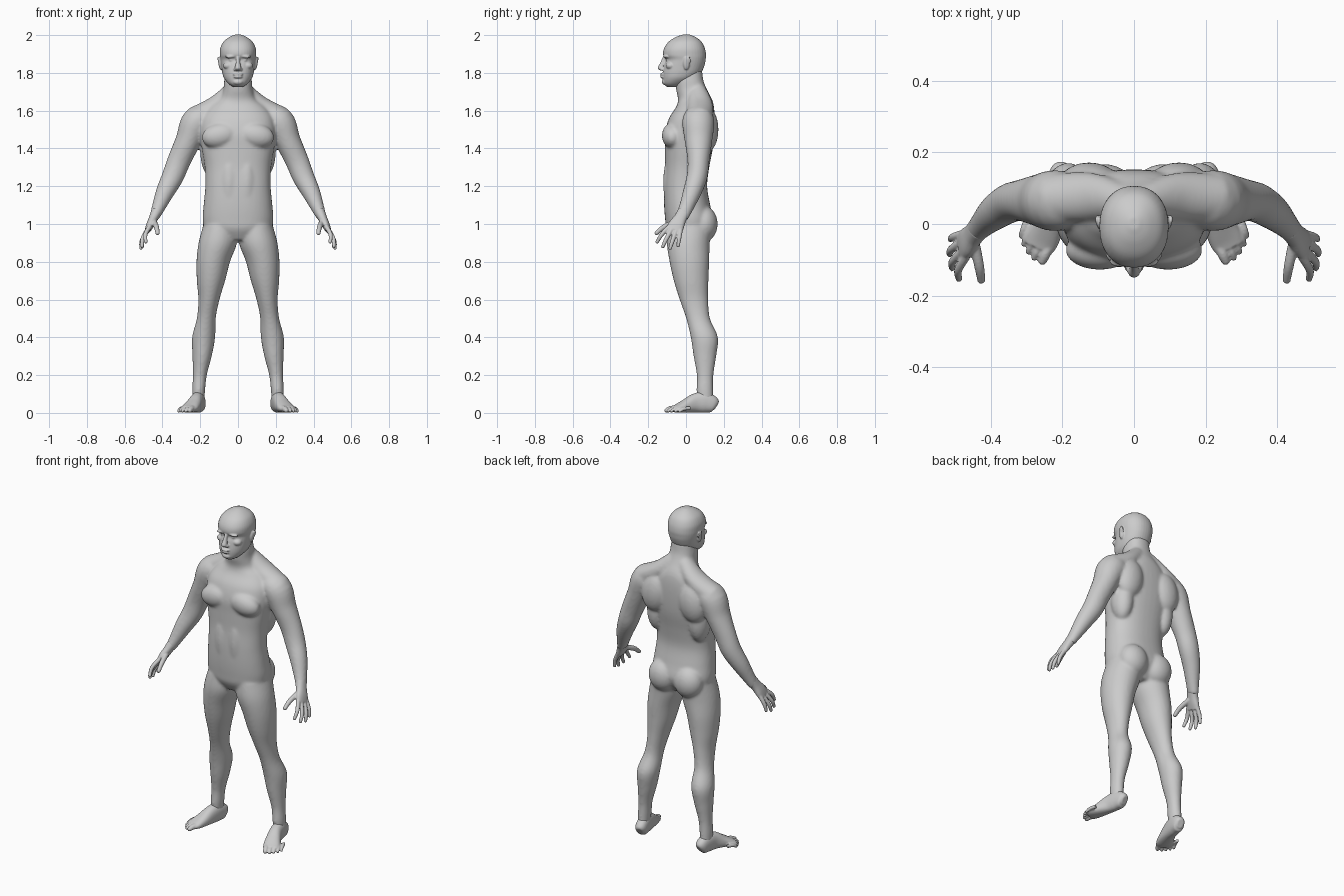
import bpy, bmesh, math
from mathutils import Vector, Matrix


def spline(pts, steps):
    """Catmull-Rom interpolation of section tuples (x, y, z, a, b)."""
    p = [pts[0]] + list(pts) + [pts[-1]]
    out = []
    for i in range(1, len(p) - 2):
        for k in range(steps):
            t = k / steps
            out.append([0.5 * (2 * b + (c - a) * t + (2 * a - 5 * b + 4 * c - d) * t * t
                               + (3 * b - a - 3 * c + d) * t ** 3)
                        for a, b, c, d in zip(p[i - 1], p[i], p[i + 1], p[i + 2])])
    return out + [list(pts[-1])]


def loft(bm, pts, side=1, ref=(0, 1, 0), axis=None, power=2.0, n=28, steps=5):
    """Skin of (super)elliptical rings along a path; side=-1 mirrors it."""
    s = spline(pts, steps)
    rings = []
    for i, (x, y, z, a, b) in enumerate(s):
        t = Vector(axis) if axis else (Vector(s[min(i + 1, len(s) - 1)][:3]) - Vector(s[max(i - 1, 0)][:3])).normalized()
        v = Vector(ref)
        v = (v - t * v.dot(t)).normalized()
        u = v.cross(t)
        ring = []
        for k in range(n):
            c, d = math.cos(math.tau * k / n), math.sin(math.tau * k / n)
            c = math.copysign(abs(c) ** (2 / power), c)
            d = math.copysign(abs(d) ** (2 / power), d)
            co = Vector((x, y, z)) + u * a * c + v * b * d
            ring.append(bm.verts.new((co.x * side, co.y, co.z)))
        rings.append(ring)
    for r, q in zip(rings, rings[1:]):
        for k in range(n):
            bm.faces.new((r[k], r[(k + 1) % n], q[(k + 1) % n], q[k]))
    bm.faces.new(rings[0][::-1])
    bm.faces.new(rings[-1])


def ball(bm, loc, rad, side=1, tilt=0):
    m = (Matrix.Translation((loc[0] * side, loc[1], loc[2])) @ Matrix.Rotation(tilt * side, 4, 'Y')
         @ Matrix.Diagonal((*rad, 1)))
    bmesh.ops.create_uvsphere(bm, u_segments=24, v_segments=14, radius=1, matrix=m)


def finish(bm, name, voxel, smooth):
    """Fuse the overlapping volumes into one skin."""
    bmesh.ops.recalc_face_normals(bm, faces=bm.faces)
    me = bpy.data.meshes.new(name)
    bm.to_mesh(me)
    bm.free()
    ob = bpy.data.objects.new(name, me)
    bpy.context.collection.objects.link(ob)
    r = ob.modifiers.new("fuse", 'REMESH')
    r.mode, r.voxel_size, r.use_smooth_shade = 'VOXEL', voxel, True
    m = ob.modifiers.new("soften", 'SMOOTH')
    m.factor, m.iterations = 0.5, smooth


def sections(rows):
    """(z, front y, back y, half width) rows to loft sections."""
    return [(0, (f + k) / 2, z, w, (k - f) / 2) for z, f, k, w in rows]


def digit(bm, pts, r, side):
    loft(bm, [(*p, r * f, r * f) for p, f in zip(pts, (1.1, 1.0, 0.8))], side, (0.3, 1, 0.2), n=14)
    ball(bm, pts[-1], (r * 0.8,) * 3, side)


UP = (0, 0, 1)

# torso and neck
body = bmesh.new()
loft(body, sections([
    (0.915, -0.07, 0.09, 0.09), (0.97, -0.102, 0.13, 0.17), (1.02, -0.11, 0.145, 0.187),
    (1.10, -0.116, 0.128, 0.182), (1.20, -0.117, 0.112, 0.173), (1.30, -0.112, 0.123, 0.176),
    (1.40, -0.112, 0.142, 0.192), (1.48, -0.112, 0.150, 0.200), (1.56, -0.090, 0.152, 0.19),
    (1.62, -0.052, 0.148, 0.15), (1.66, -0.042, 0.138, 0.10), (1.71, -0.052, 0.112, 0.078),
    (1.76, -0.055, 0.092, 0.073), (1.82, -0.045, 0.085, 0.065)]), axis=UP, power=2.3, n=40)

for s in (1, -1):
    # muscles of the trunk
    ball(body, (0.095, -0.072, 1.468), (0.098, 0.056, 0.066), s, 0.2)
    ball(body, (0.125, 0.112, 1.50), (0.085, 0.060, 0.12), s, -0.15)
    ball(body, (0.14, 0.065, 1.38), (0.06, 0.07, 0.13), s)
    ball(body, (0.085, 0.094, 1.0), (0.088, 0.074, 0.095), s)
    ball(body, (0.045, -0.085, 1.22), (0.045, 0.036, 0.14), s)
    loft(body, [(0.03, 0.06, 1.70, 0.05, 0.05), (0.12, 0.075, 1.625, 0.052, 0.068),
                (0.23, 0.07, 1.555, 0.065, 0.07)], s)
    # arm
    loft(body, [(0.14, 0.065, 1.575, 0.05, 0.065), (0.215, 0.065, 1.542, 0.082, 0.085),
                (0.264, 0.066, 1.44, 0.068, 0.073), (0.312, 0.066, 1.335, 0.062, 0.058),
                (0.346, 0.058, 1.25, 0.058, 0.055), (0.386, 0.033, 1.17, 0.049, 0.049),
                (0.42, 0.002, 1.09, 0.036, 0.039), (0.443, -0.022, 1.035, 0.026, 0.035)], s)
    # leg
    loft(body, [(0.095, 0.02, 0.99, 0.09, 0.115), (0.107, 0.012, 0.90, 0.102, 0.114),
                (0.131, 0.018, 0.80, 0.089, 0.105), (0.143, 0.027, 0.70, 0.075, 0.092),
                (0.154, 0.042, 0.60, 0.056, 0.076), (0.168, 0.064, 0.50, 0.050, 0.063),
                (0.182, 0.097, 0.40, 0.061, 0.072), (0.190, 0.100, 0.30, 0.051, 0.060),
                (0.202, 0.101, 0.20, 0.037, 0.044), (0.208, 0.100, 0.12, 0.034, 0.044),
                (0.210, 0.105, 0.05, 0.030, 0.040)], s, axis=UP)
    ball(body, (0.165, 0.028, 0.52), (0.034, 0.03, 0.045), s)
finish(body, "body", 0.008, 8)

# head
head = bmesh.new()
loft(head, sections([
    (1.725, -0.10, -0.03, 0.025), (1.742, -0.118, 0.0, 0.05), (1.77, -0.122, 0.05, 0.073),
    (1.80, -0.122, 0.08, 0.083), (1.84, -0.116, 0.098, 0.089), (1.87, -0.108, 0.104, 0.093),
    (1.895, -0.121, 0.106, 0.096), (1.93, -0.116, 0.100, 0.094), (1.965, -0.092, 0.082, 0.077),
    (1.99, -0.053, 0.050, 0.045), (2.003, -0.015, 0.018, 0.014)]), axis=UP, power=2.2, n=40)
# nose, lips and chin
loft(head, [(0, -0.112, 1.885, 0.009, 0.010), (0, -0.122, 1.855, 0.011, 0.014),
            (0, -0.134, 1.825, 0.017, 0.016), (0, -0.122, 1.812, 0.015, 0.012)], axis=UP)
for z, w, r in ((1.793, 0.027, 0.0075), (1.779, 0.023, 0.008)):
    ball(head, (0, -0.124, z), (w, 0.013, r))
ball(head, (0, -0.11, 1.752), (0.028, 0.018, 0.016))
for s in (1, -1):
    # nostril, brow, cheek, eye and ear
    ball(head, (0.015, -0.123, 1.819), (0.009, 0.012, 0.009), s)
    ball(head, (0.036, -0.104, 1.887), (0.033, 0.016, 0.009), s, 0.1)
    ball(head, (0.052, -0.082, 1.838), (0.027, 0.026, 0.02), s)
    ball(head, (0.035, -0.093, 1.867), (0.014, 0.014, 0.008), s)
    ball(head, (0.094, 0.002, 1.85), (0.010, 0.017, 0.035), s, 0.12)
    ball(head, (0.101, 0.012, 1.865), (0.006, 0.014, 0.022), s, 0.2)
finish(head, "head", 0.004, 3)

for s, tag in ((1, "left"), (-1, "right")):
    # hand: palm, four fingers, thumb
    hand = bmesh.new()
    loft(hand, [(0.432, -0.010, 1.065, 0.028, 0.034), (0.448, -0.03, 1.03, 0.024, 0.034),
                (0.465, -0.05, 0.995, 0.021, 0.042), (0.479, -0.062, 0.965, 0.015, 0.043)], s, power=2.3)
    for base, mid, tip in (((0.468, -0.09, 0.985), (0.490, -0.128, 0.945), (0.488, -0.153, 0.905)),
                           ((0.476, -0.074, 0.975), (0.505, -0.104, 0.922), (0.507, -0.123, 0.88)),
                           ((0.478, -0.05, 0.97), (0.509, -0.071, 0.912), (0.514, -0.084, 0.872)),
                           ((0.476, -0.028, 0.975), (0.503, -0.036, 0.925), (0.511, -0.042, 0.885))):
        digit(hand, (base, mid, tip), 0.0115, s)
    digit(hand, ((0.447, -0.045, 1.015), (0.432, -0.115, 0.985), (0.426, -0.156, 0.952)), 0.014, s)
    finish(hand, tag + "_hand", 0.004, 3)

    # foot: sole and instep, then five toes
    foot = bmesh.new()
    loft(foot, [(0.200, 0.160, 0.036, 0.018, 0.024), (0.203, 0.145, 0.044, 0.032, 0.043),
                (0.210, 0.100, 0.056, 0.036, 0.055), (0.220, 0.050, 0.052, 0.037, 0.051),
                (0.237, 0.000, 0.037, 0.043, 0.036), (0.255, -0.040, 0.025, 0.047, 0.024),
                (0.266, -0.066, 0.020, 0.042, 0.016)], s, ref=UP, power=2.3)
    for i, (x, y) in enumerate(((0.255, -0.102), (0.278, -0.094), (0.294, -0.077), (0.307, -0.056), (0.315, -0.033))):
        r = 0.0155 if i == 0 else 0.0115 - 0.0005 * i
        digit(foot, ((x - 0.022, y + 0.055, 0.025), (x - 0.008, y + 0.02, 0.021), (x, y, r * 0.8 + 0.001)), r, s)
    finish(foot, tag + "_foot", 0.004, 3)
